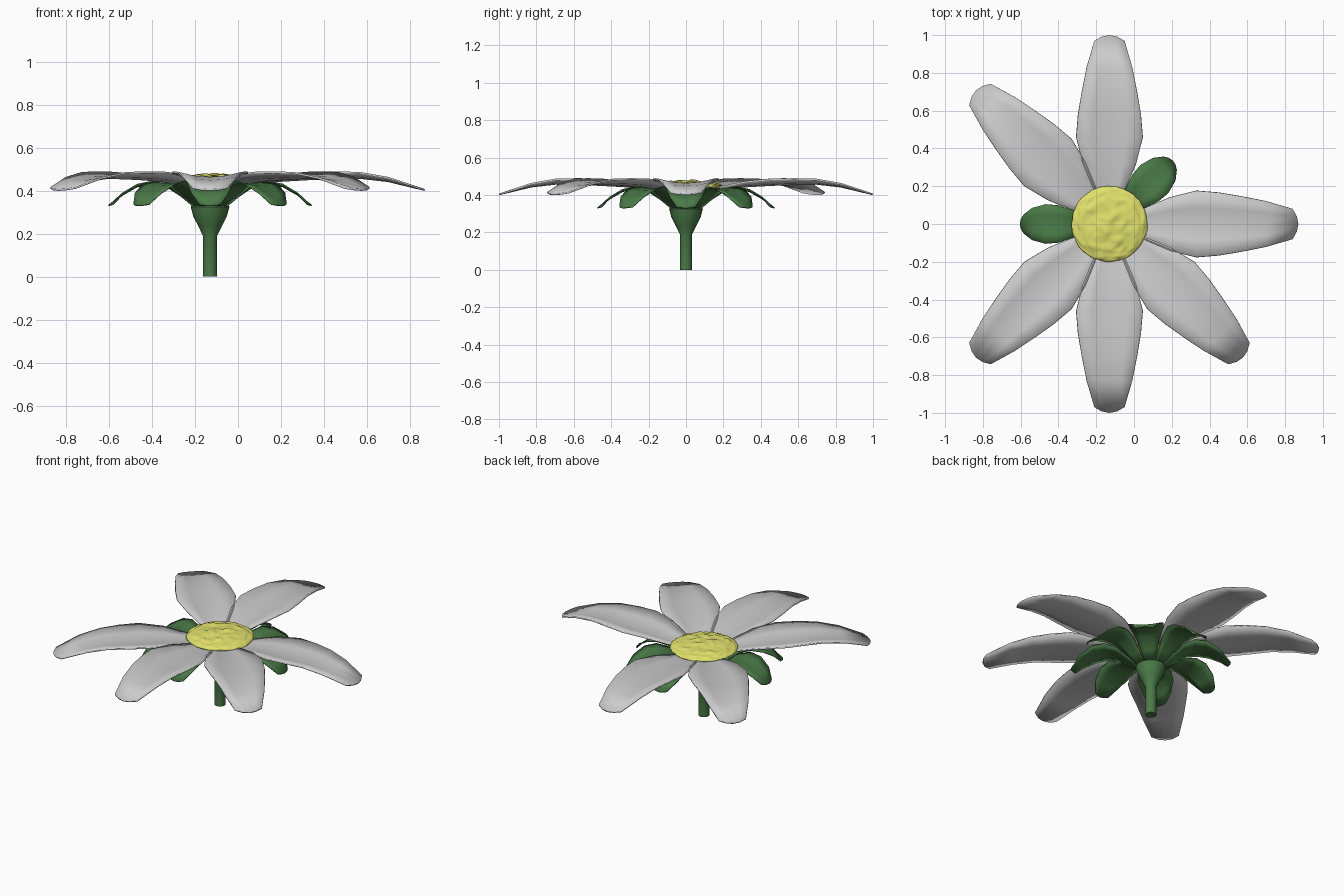
import bpy, bmesh, math
from mathutils import Vector, noise

if "Cube" in bpy.data.objects:
    bpy.data.objects.remove(bpy.data.objects["Cube"])

CX = -0.13  # flower axis


def material(name, rgb):
    m = bpy.data.materials.new(name)
    m.diffuse_color = (*rgb, 1)
    m.use_nodes = True
    m.node_tree.nodes["Principled BSDF"].inputs["Base Color"].default_value = m.diffuse_color
    return m


green = material("leaf_green", (0.07, 0.2, 0.065))
yellow = material("pollen_yellow", (0.75, 0.75, 0.15))


def finish(name, bm, mat=None, angle=0.0, smooth=40):
    bmesh.ops.recalc_face_normals(bm, faces=bm.faces)
    me = bpy.data.meshes.new(name)
    bm.to_mesh(me)
    bm.free()
    ob = bpy.data.objects.new(name, me)
    bpy.context.collection.objects.link(ob)
    ob.location.x = CX
    ob.rotation_euler.z = math.radians(angle)
    if mat:
        me.materials.append(mat)
    bpy.ops.object.select_all(action='DESELECT')
    ob.select_set(True)
    bpy.context.view_layer.objects.active = ob
    bpy.ops.object.shade_smooth_by_angle(angle=math.radians(smooth))
    return ob


def blade(name, rows, angle, tip, thick, mat=None):
    """Cupped strip; each row is radius, half width, edge height, cup depth."""
    bm = bmesh.new()
    grid = []
    for i, (r, hw, z, cup) in enumerate(rows):
        back = tip if i == len(rows) - 1 else 0
        grid.append([bm.verts.new((r - back * u * u, u * hw, z - cup * (1 - u * u)))
                     for u in (-1, -0.5, 0, 0.5, 1)])
    for a, b in zip(grid, grid[1:]):
        for j in range(4):
            bm.faces.new((a[j], b[j], b[j + 1], a[j + 1]))
    ob = finish(name, bm, mat, angle)
    if ob.data.polygons[0].normal.z < 0:
        ob.data.flip_normals()
    mod = ob.modifiers.new("thickness", 'SOLIDIFY')
    mod.thickness = thick
    mod.offset = -1
    return ob


# Petals: eight positions, two of them empty
petal_rows = [(0.12, 0.05, 0.43, 0.005), (0.20, 0.09, 0.45, 0.015),
              (0.32, 0.14, 0.475, 0.025), (0.46, 0.175, 0.488, 0.03),
              (0.58, 0.165, 0.49, 0.028), (0.70, 0.145, 0.487, 0.023),
              (0.83, 0.12, 0.464, 0.015), (1.0, 0.08, 0.417, 0.009)]
for k in (0, 2, 3, 5, 6, 7):
    blade(f"petal_{k}", petal_rows, k * 45, 0.03, 0.009)

# Sepals under the petals
sepal_rows = [(0.07, 0.03, 0.325, 0.0), (0.13, 0.05, 0.375, 0.0),
              (0.20, 0.075, 0.43, 0.008), (0.27, 0.098, 0.446, 0.012),
              (0.34, 0.104, 0.432, 0.01), (0.41, 0.085, 0.39, 0.008),
              (0.475, 0.05, 0.338, 0.005)]
for k in range(8):
    blade(f"sepal_{k}", sepal_rows, k * 45, 0.02, 0.006, green)

# Stem with flared cup
profile = [(0.033, 0), (0.033, 0.19), (0.055, 0.235), (0.078, 0.28),
           (0.09, 0.325), (0.08, 0.34)]
N = 16
bm = bmesh.new()
rings = [[bm.verts.new((r * math.cos(math.tau * i / N), r * math.sin(math.tau * i / N), z))
          for i in range(N)] for r, z in profile]
for a, b in zip(rings, rings[1:]):
    for i in range(N):
        j = (i + 1) % N
        bm.faces.new((a[i], a[j], b[j], b[i]))
bm.faces.new(rings[0][::-1])
bm.faces.new(rings[-1])
finish("stem", bm, green)

# Lumpy flat centre
bm = bmesh.new()
bmesh.ops.create_icosphere(bm, subdivisions=5, radius=1)
for v in bm.verts:
    p = v.co.copy()
    lump = noise.noise(p * 4) + 0.5 * noise.noise(p * 9 + Vector((3, 1, 7)))
    rad = 0.2 * (1 + 0.03 * lump)
    h = 0.034 if p.z > 0 else 0.02
    v.co = (p.x * rad, p.y * rad, 0.442 + p.z * h + 0.011 * lump * abs(p.z))
finish("flower_centre", bm, yellow, smooth=60)
